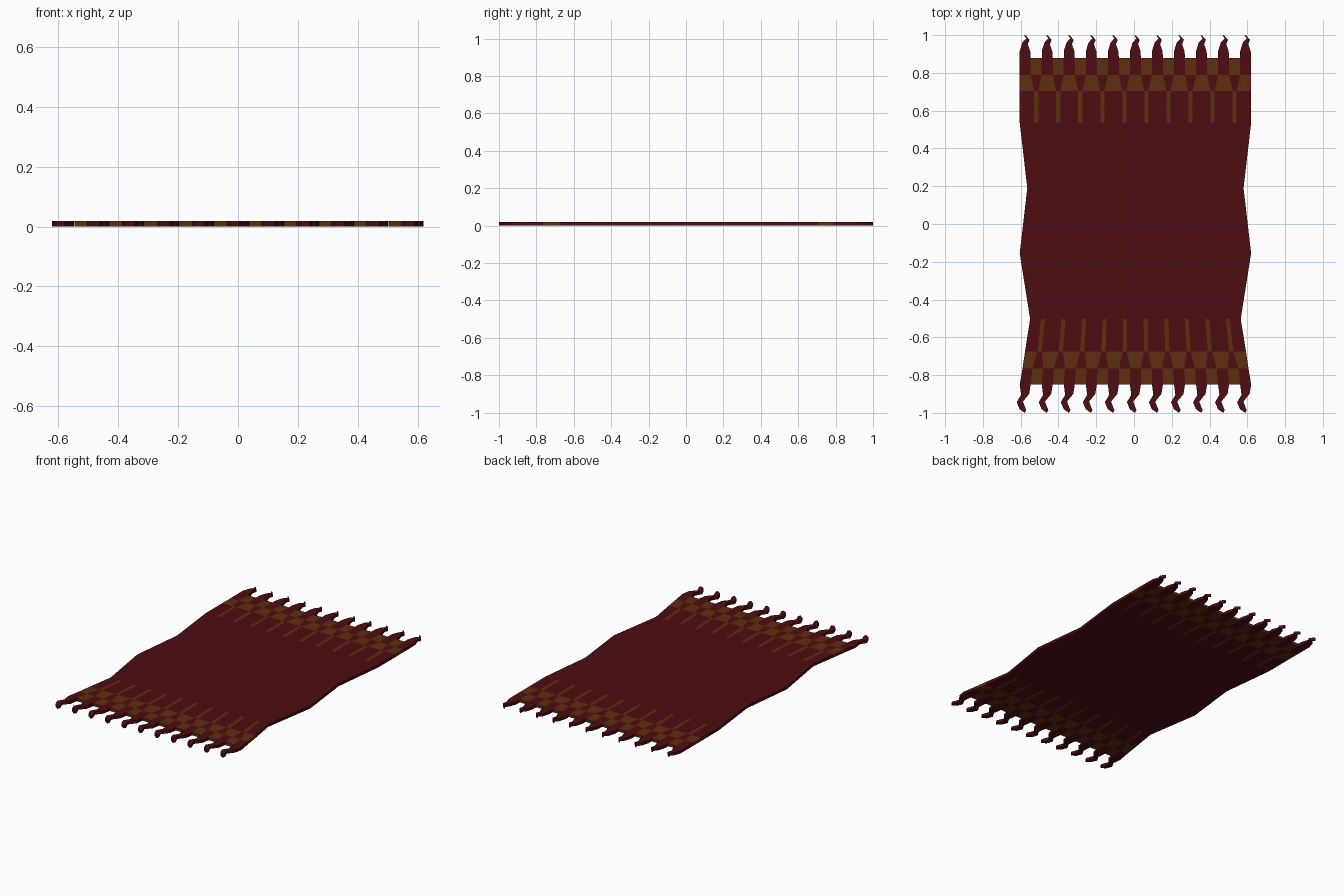
import bpy, bmesh

if "Cube" in bpy.data.objects:
    bpy.data.objects.remove(bpy.data.objects["Cube"])

THICK = 0.018
PITCH = 0.1167      # spacing of the woven columns
MID = 0.0075        # middle of the weave in x


def material(name, rgb):
    m = bpy.data.materials.new(name)
    m.diffuse_color = (*rgb, 1)
    m.use_nodes = True
    m.node_tree.nodes["Principled BSDF"].inputs["Base Color"].default_value = m.diffuse_color
    return m


RED = material("dark_red_wool", (0.076, 0.0042, 0.0058))
GOLD = material("brown_gold_wool", (0.110, 0.026, 0.0045))


def thicken(bm):
    """Turn the flat sheet into a slab standing on z = 0."""
    res = bmesh.ops.extrude_face_region(bm, geom=bm.faces[:], use_keep_orig=True)
    verts = [g for g in res["geom"] if isinstance(g, bmesh.types.BMVert)]
    bmesh.ops.translate(bm, vec=(0, 0, THICK), verts=verts)
    bmesh.ops.recalc_face_normals(bm, faces=bm.faces[:])


def drop_hidden(bm, ys):
    """Remove red walls that are covered where fringe and body meet."""
    hidden = [f for f in bm.faces if f.material_index == 0 and any(
        all(abs(v.co.y - y) < 1e-4 for v in f.verts) for y in ys)]
    bmesh.ops.delete(bm, geom=hidden, context='FACES')


def finish(bm, name):
    me = bpy.data.meshes.new(name)
    bm.to_mesh(me)
    bm.free()
    me.materials.append(RED)
    me.materials.append(GOLD)
    ob = bpy.data.objects.new(name, me)
    bpy.context.collection.objects.link(ob)


# Body rows: y, left edge, right edge, column scale, half width of gap columns
rows = [
    (-0.85, -0.605, 0.62, 1.0, 0.029),
    (-0.765, -0.59, 0.606, 0.983, 0.029),
    (-0.675, -0.577, 0.593, 0.966, 0.011),
    (-0.503, -0.55, 0.565, 0.932, 0.011),
    (-0.155, -0.605, 0.62, 1.0, 0.011),
    (0.19, -0.565, 0.58, 0.945, 0.011),
    (0.535, -0.605, 0.62, 1.0, 0.011),
    (0.705, -0.605, 0.62, 1.0, 0.011),
    (0.79, -0.605, 0.62, 1.0, 0.029),
    (0.88, -0.605, 0.62, 1.0, 0.029),
]
# Which columns are gold in each strip: 1 = gap columns, 0 = tassel columns
gold_parity = [1, 0, 1, None, None, None, 1, 0, 1]

# Woven body with checkered end bands
bm = bmesh.new()
grid = []
for y, left, right, s, g in rows:
    xs = [left]
    for i in range(10):
        c = MID + s * PITCH * (i - 4.5)
        xs += [c - g, c + g]
    xs.append(right)
    grid.append([bm.verts.new((x, y, 0)) for x in xs])
for r, parity in enumerate(gold_parity):
    a, b = grid[r], grid[r + 1]
    for c in range(21):
        f = bm.faces.new((a[c], a[c + 1], b[c + 1], b[c]))
        f.material_index = int(parity is not None and c % 2 == parity)
thicken(bm)
drop_hidden(bm, (-0.85, 0.88))
finish(bm, "rug_body")


def fringe(name, sections):
    """Row of 11 curled tassels; sections are left and right points."""
    bm = bmesh.new()
    for i in range(11):
        cx = MID + PITCH * (i - 5)
        pairs = [[bm.verts.new((cx + x, y, 0)) for x, y in p] for p in sections]
        for (a, b), (c, d) in zip(pairs, pairs[1:]):
            bm.faces.new((a, b, d, c))
    thicken(bm)
    drop_hidden(bm, (sections[0][0][1],))
    finish(bm, name)


# Front tassels curl left then back to the right
fringe("front_fringe", [
    ((-0.029, -0.85), (0.029, -0.85)),
    ((-0.022, -0.905), (0.021, -0.90)),
    ((-0.045, -0.943), (-0.012, -0.94)),
    ((-0.030, -0.98), (0.000, -0.972)),
    ((-0.002, -1.0), (0.006, -0.985)),
])

# Back tassels curl right with a thin tip
fringe("back_fringe", [
    ((-0.029, 0.88), (0.029, 0.88)),
    ((-0.029, 0.915), (0.027, 0.913)),
    ((-0.015, 0.96), (0.014, 0.952)),
    ((0.006, 0.983), (0.023, 0.975)),
    ((-0.006, 0.997), (0.001, 1.0)),
])
